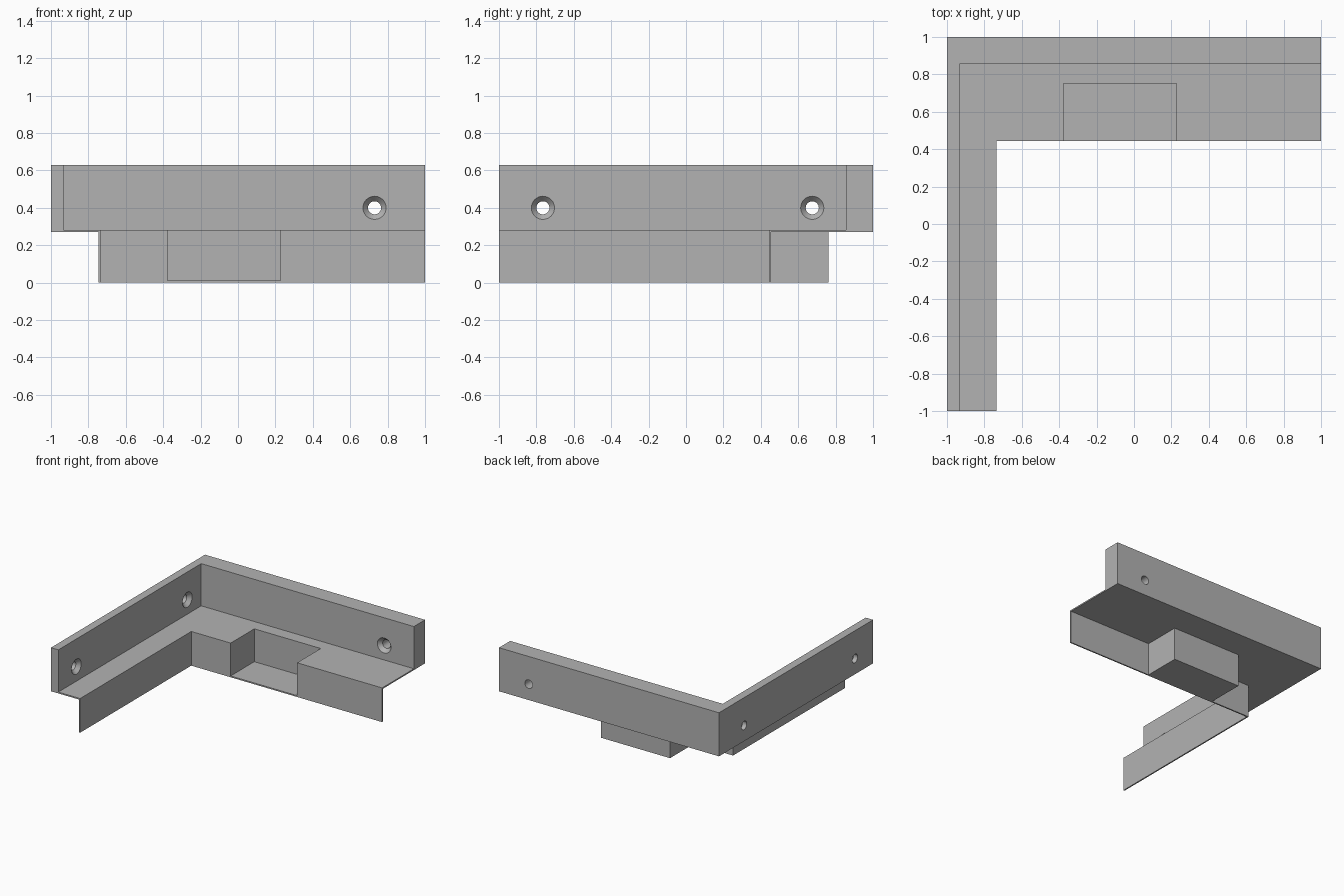
import bpy, bmesh, math
from mathutils import Matrix, Vector

if "Cube" in bpy.data.objects:
    bpy.data.objects.remove(bpy.data.objects["Cube"], do_unlink=True)

grey = bpy.data.materials.new("plain_grey")
grey.use_nodes = True
COLOUR = (0.45, 0.45, 0.45, 1)
grey.diffuse_color = COLOUR
grey.node_tree.nodes["Principled BSDF"].inputs["Base Color"].default_value = COLOUR

T = 0.011                       # sheet thickness
SHELF, TOP = 0.27, 0.628        # underside of shelf, top of walls
WX, WY = -0.933, 0.855          # inner faces of the walls
IX, IY = -0.735, 0.443          # inner edges of the shelf
PX0, PX1, PY = -0.377, 0.227, 0.75   # pocket limits


def finish(name, bm):
    bmesh.ops.recalc_face_normals(bm, faces=bm.faces)
    mesh = bpy.data.meshes.new(name)
    bm.to_mesh(mesh)
    bm.free()
    obj = bpy.data.objects.new(name, mesh)
    bpy.context.collection.objects.link(obj)
    mesh.materials.append(grey)
    return obj


def prism(name, plan, z0, z1):
    """Extrude a plan outline between two heights."""
    bm = bmesh.new()
    face = bm.faces.new([bm.verts.new((x, y, z0)) for x, y in plan])
    side = bmesh.ops.extrude_face_region(bm, geom=[face])["geom"]
    bmesh.ops.translate(bm, vec=(0, 0, z1 - z0),
                        verts=[v for v in side if isinstance(v, bmesh.types.BMVert)])
    return finish(name, bm)


def offset_left(path, d):
    """Offset a right-angled path to its left."""
    pts = [Vector(p) for p in path]
    normals = []
    for a, b in zip(pts, pts[1:]):
        way = (b - a).normalized()
        normals.append(Vector((-way.y, way.x)) * d)
    moved = [pts[0] + normals[0]]
    moved += [p + m + n for p, m, n in zip(pts[1:-1], normals, normals[1:])]
    return moved + [pts[-1] + normals[-1]]


def screw_cutter(location, rotation):
    """Countersunk hole turned around its own axis, cutting along local +z."""
    bm = bmesh.new()
    profile = [(0, -0.01), (0.062, -0.01), (0.062, 0), (0.035, 0.03), (0.035, 0.2), (0, 0.2)]
    verts = [bm.verts.new((r, 0, z)) for r, z in profile]
    edges = [bm.edges.new(pair) for pair in zip(verts, verts[1:])]
    bmesh.ops.spin(bm, geom=verts + edges, cent=(0, 0, 0), axis=(0, 0, 1),
                   angle=math.tau, steps=32, use_duplicate=False)
    bmesh.ops.remove_doubles(bm, verts=bm.verts, dist=0.0005)
    bm.transform(Matrix.Translation(location) @ rotation)
    cutter = finish("screw_cutter", bm)
    cutter.hide_render = True
    return cutter


# Upright corner wall
wall = prism("corner_wall", [(-1, -1), (WX, -1), (WX, WY), (1, WY), (1, 1), (-1, 1)], SHELF, TOP)

# Countersunk screw holes through the walls
to_back = Matrix.Rotation(-math.pi / 2, 4, "X")
to_side = Matrix.Rotation(-math.pi / 2, 4, "Y")
holes = [((0.73, WY, 0.4), to_back), ((WX, -0.765, 0.4), to_side), ((WX, 0.675, 0.4), to_side)]
bpy.context.view_layer.objects.active = wall
for place, turn in holes:
    cutter = screw_cutter(place, turn)
    cut = wall.modifiers.new("screw_hole", "BOOLEAN")
    cut.operation, cut.solver, cut.object = "DIFFERENCE", "EXACT", cutter
    bpy.ops.object.modifier_apply(modifier=cut.name)
    bpy.data.objects.remove(cutter, do_unlink=True)
bpy.ops.object.select_all(action="DESELECT")
wall.select_set(True)
bpy.ops.object.shade_smooth_by_angle(angle=math.radians(30))

# Inner edge that runs along both arms and around the pocket
edge = [(IX, -1), (IX, IY), (PX0, IY), (PX0, PY), (PX1, PY), (PX1, IY), (1, IY)]

# Thin shelf, hanging skirt and pocket floor
prism("shelf", edge + [(1, WY), (WX, WY), (WX, -1)], SHELF, SHELF + T)
prism("skirt_and_pocket_sides", edge + offset_left(edge, T)[::-1], 0, SHELF)
prism("pocket_floor", [(PX0, IY), (PX1, IY), (PX1, PY), (PX0, PY)], 0, T)
